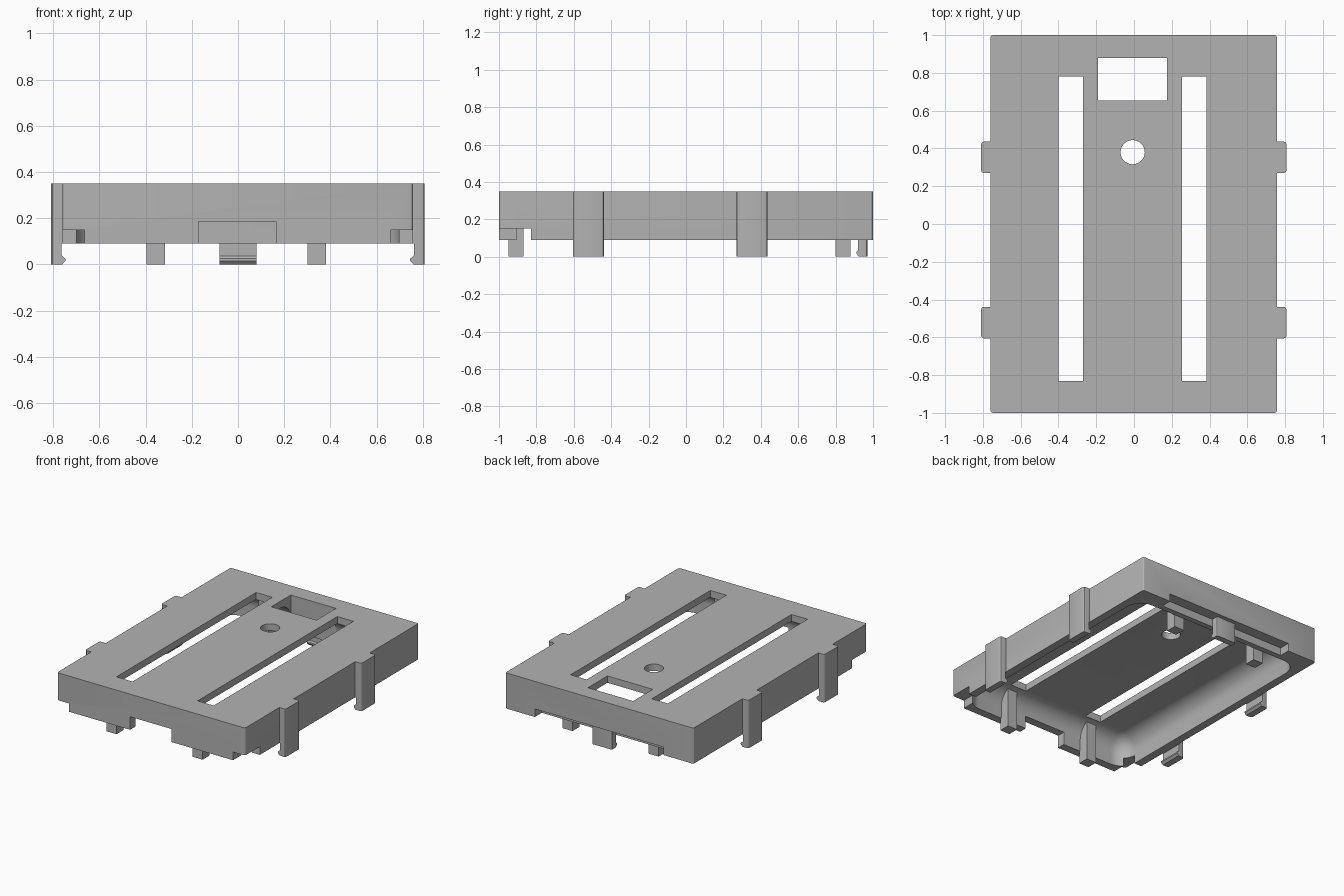
import bpy, bmesh, math
from mathutils import Matrix, Vector

if "Cube" in bpy.data.objects:
    bpy.data.objects.remove(bpy.data.objects["Cube"], do_unlink=True)

grey = bpy.data.materials.new("light grey plastic")
grey.use_nodes = True
colour = (0.45, 0.45, 0.45, 1)
grey.diffuse_color = colour
grey.node_tree.nodes["Principled BSDF"].inputs["Base Color"].default_value = colour


def finish(bm, name):
    bmesh.ops.recalc_face_normals(bm, faces=bm.faces)
    mesh = bpy.data.meshes.new(name)
    bm.to_mesh(mesh)
    bm.free()
    mesh.materials.append(grey)
    obj = bpy.data.objects.new(name, mesh)
    bpy.context.collection.objects.link(obj)
    return obj


def box_mesh(low, high):
    low, high = Vector(low), Vector(high)
    bm = bmesh.new()
    bmesh.ops.create_cube(bm, size=1, matrix=Matrix.Translation((low + high) / 2)
                          @ Matrix.Diagonal((*(high - low), 1)))
    return bm


def round_edges(bm, rule, radius, steps):
    edges = [e for e in bm.edges if rule(*(v.co for v in e.verts))]
    bmesh.ops.bevel(bm, geom=edges, offset=radius, segments=steps,
                    profile=0.5, affect='EDGES')


def upright(a, b):
    return abs(a.z - b.z) > 0.05


def box(name, low, high):
    return finish(box_mesh(low, high), name)


def activate(obj):
    bpy.ops.object.select_all(action='DESELECT')
    obj.select_set(True)
    bpy.context.view_layer.objects.active = obj


def cut(target, cutter):
    cutter.hide_render = True
    mod = target.modifiers.new("cut", 'BOOLEAN')
    mod.operation = 'DIFFERENCE'
    mod.solver = 'EXACT'
    mod.object = cutter
    activate(target)
    bpy.ops.object.modifier_apply(modifier=mod.name)
    bpy.data.objects.remove(cutter, do_unlink=True)


def clip(name, profile, width, place, rounding):
    """Extrude an (outward, z) profile sideways and turn it into place."""
    bm = bmesh.new()
    face = bm.faces.new([bm.verts.new((d, -width / 2, z)) for d, z in profile])
    out = bmesh.ops.extrude_face_region(bm, geom=[face])
    bmesh.ops.translate(bm, vec=(0, width, 0),
                        verts=[v for v in out["geom"] if isinstance(v, bmesh.types.BMVert)])
    reach = max(d for d, z in profile)
    round_edges(bm, lambda a, b: upright(a, b) and min(a.x, b.x) > reach - 0.001,
                rounding, 3)
    bm.transform(place)
    return finish(bm, name)


# Outer shell block with softened upright corners
bm = box_mesh((-0.76, -1, 0.09), (0.757, 1, 0.35))
round_edges(bm, upright, 0.014, 3)
shell = finish(bm, "shell")

# Hollow underside with rounded corners and ceiling
bm = box_mesh((-0.70, -0.94, -0.1), (0.697, 0.88, 0.30))
round_edges(bm, lambda a, b: max(a.z, b.z) > 0.2, 0.12, 8)
cut(shell, finish(bm, "hollow_cutter"))

# Openings: two slots, window, front notch, corner notches, rear recess
for low, high in (
    ((-0.40, -0.83, 0.2), (-0.27, 0.78, 0.5)),
    ((0.255, -0.83, 0.2), (0.385, 0.78, 0.5)),
    ((-0.19, 0.655, 0.1), (0.175, 0.88, 0.5)),
    ((-0.17, -1.1, 0), (0.165, -0.9, 0.185)),
    ((-0.9, -1.1, 0), (-0.665, -0.83, 0.15)),
    ((0.66, -1.1, 0), (0.9, -0.83, 0.15)),
    ((-0.52, 0.92, 0), (0.52, 1.1, 0.148)),
):
    cut(shell, box("opening_cutter", low, high))

# Round hole in the top
bm = bmesh.new()
bmesh.ops.create_cone(bm, cap_ends=True, segments=48, radius1=0.064, radius2=0.064,
                      depth=0.4, matrix=Matrix.Translation((-0.007, 0.38, 0.35)))
cut(shell, finish(bm, "hole_cutter"))
parts = [shell]

# Four support posts
for side, x in (("right", -0.395), ("left", 0.30)):
    for end, y in (("front", -0.95), ("back", 0.80)):
        parts.append(box(f"{end}_{side}_post", (x, y, 0), (x + 0.08, y + 0.08, 0.32)))

# Side snap clips with inward hooks
hook = [(0.763, 0.04), (0.746, 0.025), (0.746, 0.015), (0.76, 0)]
side_profile = [(0.74, 0.35), (0.74, 0.09), (0.763, 0.09)] + hook + [(0.808, 0), (0.808, 0.35)]
for side, turn in (("left", 0), ("right", math.pi)):
    for end, y in (("front", -0.522), ("back", 0.353)):
        place = Matrix.Translation((-0.001, y, 0)) @ Matrix.Rotation(turn, 4, 'Z')
        parts.append(clip(f"{end}_{side}_clip", side_profile, 0.166, place, 0.014))

# Rear snap clip
rear_profile = [(0.92, 0.155), (0.92, 0.036), (0.911, 0.026), (0.911, 0.016),
                (0.925, 0), (0.97, 0), (0.97, 0.155)]
parts.append(clip("rear_clip", rear_profile, 0.162,
                  Matrix.Rotation(math.pi / 2, 4, 'Z'), 0.008))

for part in parts:
    activate(part)
    bpy.ops.object.shade_smooth_by_angle(angle=math.radians(30))
